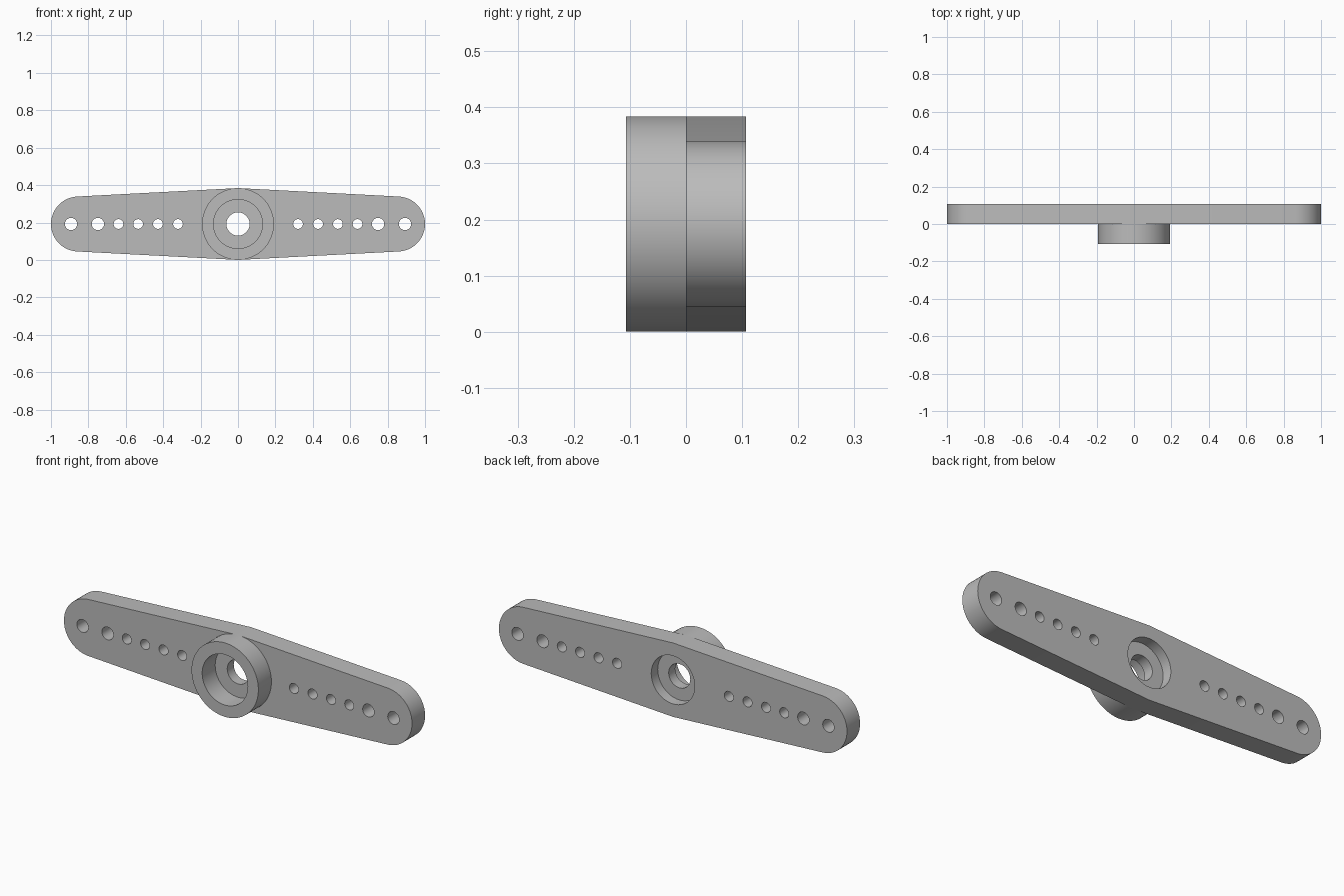
import bpy, bmesh, math
from mathutils import Matrix, Vector

cube = bpy.data.objects.get("Cube")
if cube:
    bpy.data.objects.remove(cube, do_unlink=True)

HUB_R, END_R, DEPTH = 0.192, 0.147, 0.107
MID = HUB_R                      # height of the long axis
END_X = 1 - END_R

grey = bpy.data.materials.new("grey plastic")
grey.use_nodes = True
colour = (0.5, 0.5, 0.5, 1)
grey.diffuse_color = colour
grey.node_tree.nodes["Principled BSDF"].inputs["Base Color"].default_value = colour


def extrude(name, outline, y0, y1):
    """Solid from a closed x-z outline, extruded from y0 to y1."""
    bm = bmesh.new()
    face = bm.faces.new([bm.verts.new((x, y0, z + MID)) for x, z in outline])
    new = bmesh.ops.extrude_face_region(bm, geom=[face], use_keep_orig=True)
    verts = [v for v in new["geom"] if isinstance(v, bmesh.types.BMVert)]
    bmesh.ops.translate(bm, vec=(0, y1 - y0, 0), verts=verts)
    bmesh.ops.recalc_face_normals(bm, faces=bm.faces)
    mesh = bpy.data.meshes.new(name)
    bm.to_mesh(mesh)
    bm.free()
    mesh.materials.append(grey)
    obj = bpy.data.objects.new(name, mesh)
    bpy.context.collection.objects.link(obj)
    return obj


def arc(cx, r, start, end, n):
    return [(cx + r * math.cos(start + (end - start) * i / n),
             r * math.sin(start + (end - start) * i / n)) for i in range(n + 1)]


def disc(name, x, r, y0, y1, n=48):
    return extrude(name, arc(x, r, 0, math.tau, n)[:-1], y0, y1)


def cut(target, cutters):
    """Subtract each cutter, apply the result and discard the cutters."""
    for c in cutters:
        c.hide_render = True
        mod = target.modifiers.new("cut", "BOOLEAN")
        mod.operation, mod.solver, mod.object = "DIFFERENCE", "EXACT", c
    bpy.context.view_layer.update()
    graph = bpy.context.evaluated_depsgraph_get()
    mesh = bpy.data.meshes.new_from_object(target.evaluated_get(graph))
    target.modifiers.clear()
    target.data = mesh
    for c in cutters:
        bpy.data.objects.remove(c, do_unlink=True)


# Tapered arm: two rounded ends joined by straight edges to the middle peaks
tilt = math.pi / 2 - math.atan2(HUB_R - END_R, END_X)
right_end = arc(END_X, END_R, -tilt, tilt, 24)
left_end = [(-x, -z) for x, z in right_end]
arm = extrude("arm", right_end + [(0, HUB_R)] + left_end + [(0, -HUB_R)], 0, DEPTH)

# Row of linkage holes on both sides, screw hole and rear screw recess
holes = [(0.893, 0.033), (0.749, 0.033), (0.639, 0.026),
         (0.534, 0.026), (0.428, 0.026), (0.321, 0.026)]
cutters = [disc("hole_cutter", side * x, r, -0.05, 0.2, 24)
           for side in (-1, 1) for x, r in holes]
cutters.append(disc("screw_cutter", 0, 0.062, -0.05, 0.2))
cutters.append(disc("recess_cutter", 0, 0.125, DEPTH / 2, 0.2))
cut(arm, cutters)

# Hub collar with its shaft socket
hub = disc("hub", 0, HUB_R, -DEPTH, 0, 64)
cut(hub, [disc("socket_cutter", 0, 0.131, -0.2, 0.1, 64)])

# Smooth round walls, crisp edges
for obj in (arm, hub):
    bpy.ops.object.select_all(action="DESELECT")
    obj.select_set(True)
    bpy.context.view_layer.objects.active = obj
    bpy.ops.object.shade_smooth_by_angle(angle=math.radians(30))
